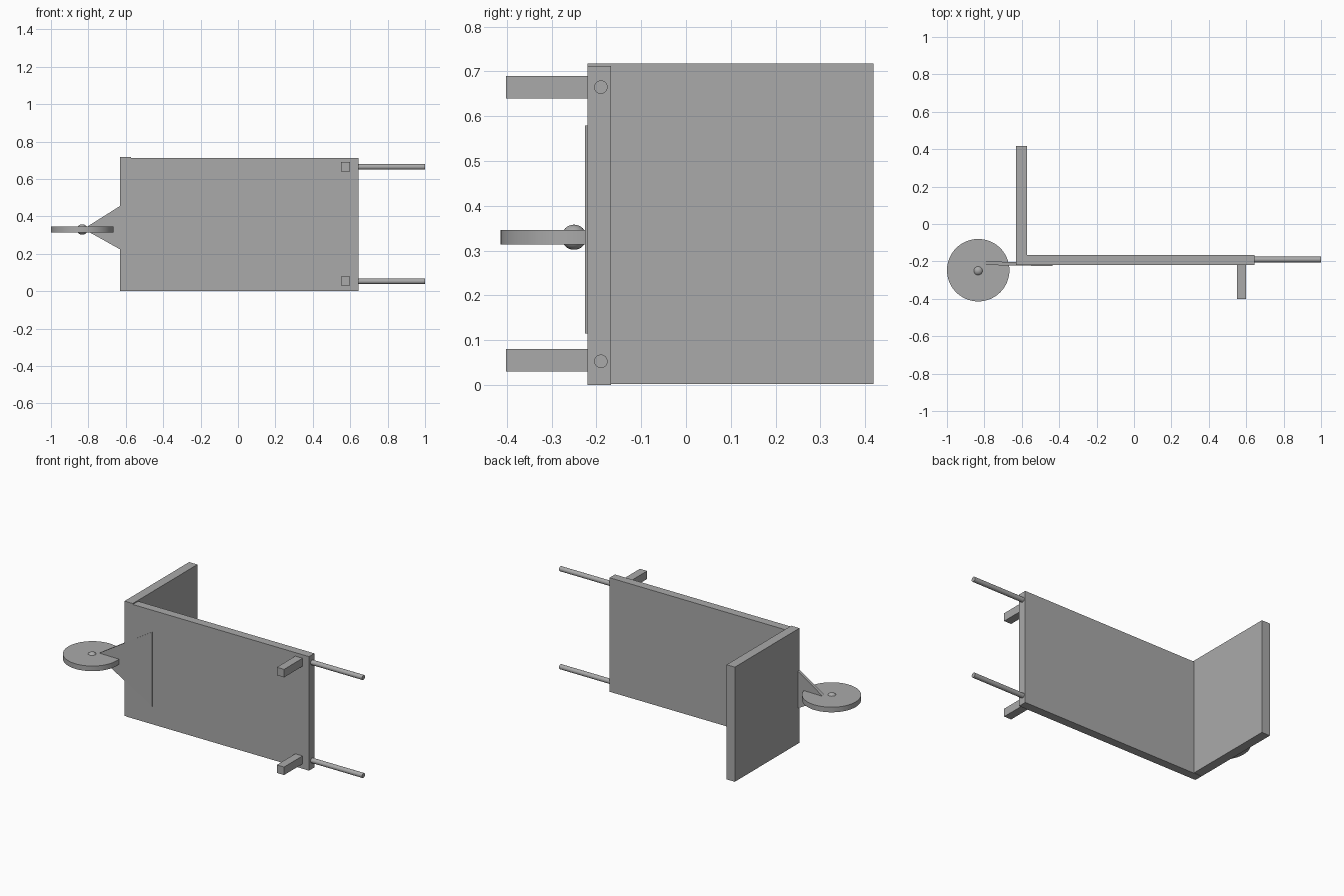
import bpy, bmesh
from mathutils import Matrix

if "Cube" in bpy.data.objects:
    bpy.data.objects.remove(bpy.data.objects["Cube"], do_unlink=True)

# Single plain grey
grey = bpy.data.materials.new("plain_grey")
grey.use_nodes = True
colour = (0.4, 0.4, 0.4, 1)
grey.diffuse_color = colour
grey.node_tree.nodes["Principled BSDF"].inputs["Base Color"].default_value = colour


def finish(name, bm):
    bmesh.ops.recalc_face_normals(bm, faces=bm.faces)
    mesh = bpy.data.meshes.new(name)
    bm.to_mesh(mesh)
    bm.free()
    mesh.materials.append(grey)
    obj = bpy.data.objects.new(name, mesh)
    bpy.context.collection.objects.link(obj)
    return obj


def smooth(obj):
    bpy.ops.object.select_all(action='DESELECT')
    obj.select_set(True)
    bpy.context.view_layer.objects.active = obj
    bpy.ops.object.shade_smooth_by_angle(angle=0.6)


def box(name, low, high):
    bm = bmesh.new()
    size = [h - l for l, h in zip(low, high)]
    mid = [(h + l) / 2 for l, h in zip(low, high)]
    bmesh.ops.create_cube(bm, size=1, matrix=Matrix.Translation(mid) @ Matrix.Diagonal((*size, 1)))
    return finish(name, bm)


def cylinder(name, centre, radius, length, axis='Z', sides=32):
    bm = bmesh.new()
    turn = Matrix.Rotation(1.5707963, 4, 'Y') if axis == 'X' else Matrix()
    bmesh.ops.create_cone(bm, cap_ends=True, segments=sides, radius1=radius, radius2=radius,
                          depth=length, matrix=Matrix.Translation(centre) @ turn)
    smooth(finish(name, bm))


# Flat bed and the upright board at its wheel end
box("bed", (-0.62, -0.22, 0.002), (0.645, -0.167, 0.712))
box("end_board", (-0.63, -0.22, 0.002), (-0.573, 0.418, 0.718))

# Legs and round handles on both sides
for side, leg_z, handle_z in (("left", 0.665, 0.665), ("right", 0.055, 0.053)):
    box(side + "_leg", (0.55, -0.402, leg_z - 0.025), (0.6, -0.21, leg_z + 0.025))
    cylinder(side + "_handle", (0.81, -0.19, handle_z), 0.015, 0.38, 'X')

# Wheel with a round hub
cylinder("wheel", (-0.833, -0.247, 0.33), 0.167, 0.032, sides=64)
bm = bmesh.new()
bmesh.ops.create_uvsphere(bm, u_segments=32, v_segments=16, radius=0.028,
                          matrix=Matrix.Translation((-0.833, -0.25, 0.33)))
smooth(finish("hub", bm))

# Triangular fork plate, tilted so its base edge just breaks the bed's face
bm = bmesh.new()
back = [bm.verts.new(p) for p in ((-0.826, -0.2, 0.333), (-0.435, -0.206, 0.115), (-0.435, -0.206, 0.579))]
plate = bm.faces.new(back)
front = bmesh.ops.extrude_face_region(bm, geom=[plate])["geom"]
bmesh.ops.translate(bm, vec=(0, -0.019, 0), verts=[v for v in front if isinstance(v, bmesh.types.BMVert)])
finish("fork_plate", bm)

# Low blocks to seat the model on the ground
bed = bpy.data.objects["bed"]
for v in bed.data.vertices:
    if v.co.z < 0.1:
        v.co.z = 0
